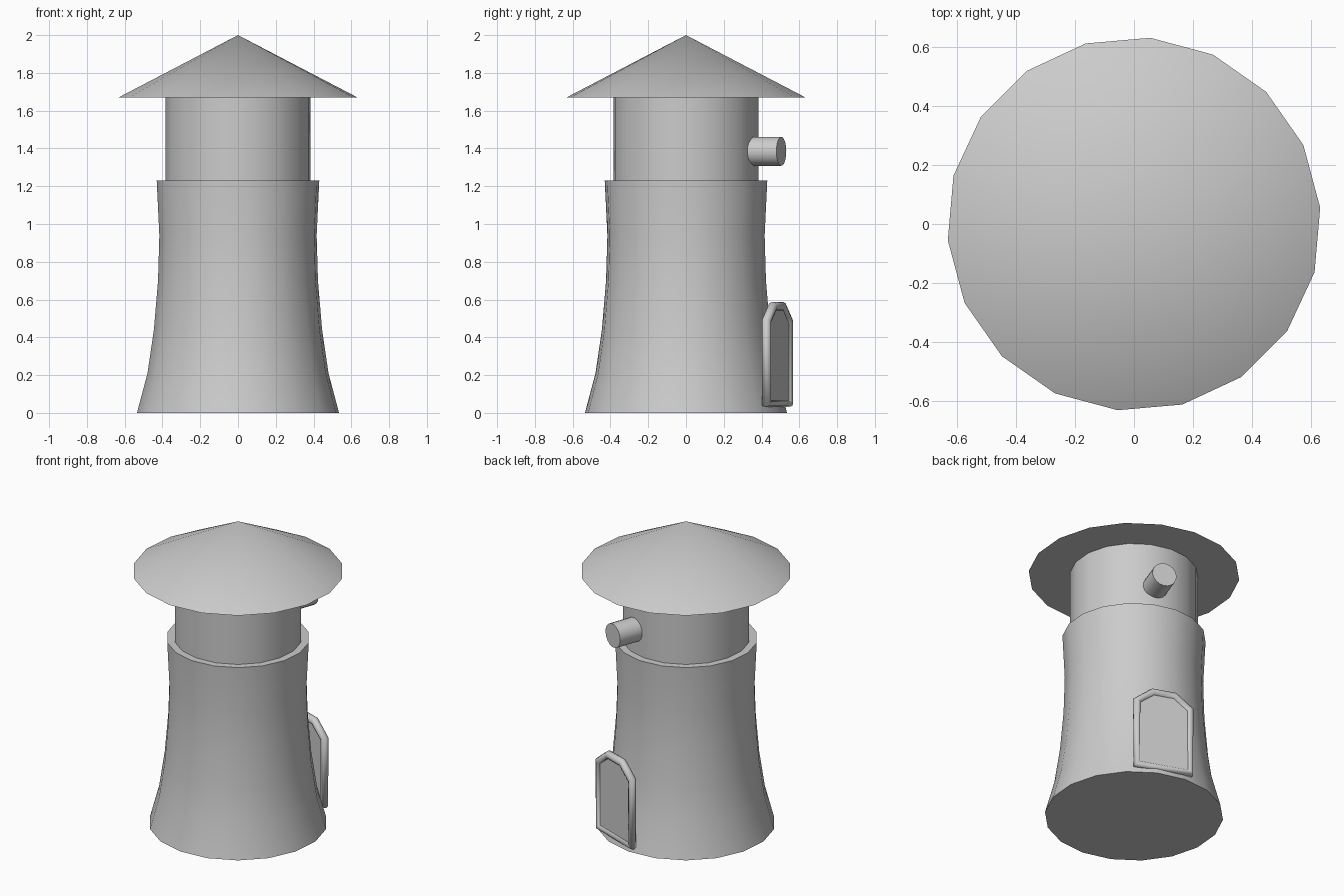
import bpy, bmesh, math
from mathutils import Vector

if "Cube" in bpy.data.objects:
    bpy.data.objects.remove(bpy.data.objects["Cube"])

SIDES = 18
START = math.radians(5)
FACING = math.radians(70)          # door and spout point this way
OUT = Vector((math.cos(FACING), math.sin(FACING), 0))
ACROSS = Vector((-OUT.y, OUT.x, 0))
UP = Vector((0, 0, 1))


def finish(name, bm):
    bmesh.ops.recalc_face_normals(bm, faces=bm.faces[:])
    mesh = bpy.data.meshes.new(name)
    bm.to_mesh(mesh)
    bm.free()
    ob = bpy.data.objects.new(name, mesh)
    bpy.context.collection.objects.link(ob)
    bpy.ops.object.select_all(action='DESELECT')
    ob.select_set(True)
    bpy.context.view_layer.objects.active = ob
    bpy.ops.object.shade_smooth_by_angle(angle=math.radians(35))
    return ob


def lathe(name, profile, origin=Vector(), a=Vector((1, 0, 0)), b=Vector((0, 1, 0)), axis=UP):
    """Closed turned solid from (radius, height) points; radius 0 makes an apex."""
    bm = bmesh.new()
    rings = []
    for r, h in profile:
        angles = [START + i * math.tau / SIDES for i in range(SIDES if r else 1)]
        rings.append([bm.verts.new(origin + axis * h + (a * math.cos(t) + b * math.sin(t)) * r)
                      for t in angles])
    for lo, hi in zip(rings, rings[1:]):
        for i in range(SIDES):
            j = (i + 1) % SIDES
            if len(hi) == 1:
                bm.faces.new((lo[i], lo[j], hi[0]))
            else:
                bm.faces.new((lo[i], lo[j], hi[j], hi[i]))
    for ring in (rings[0], rings[-1]):
        if len(ring) > 1:
            bm.faces.new(ring)
    return finish(name, bm)


def arch(half, bottom, shoulder, top, flat, depth):
    """Door outline with a clipped top, standing at a distance from the tower axis."""
    outline = [(-half, bottom), (half, bottom), (half, shoulder),
               (flat, top), (-flat, top), (-half, shoulder)]
    return [OUT * depth + ACROSS * u + UP * z for u, z in outline]


# Tower
lathe("tower_body", [(.537, 0), (.481, .21), (.447, .44), (.425, .70), (.418, .94), (.432, 1.23)])
lathe("upper_drum", [(.386, 1.20), (.386, 1.67)])
lathe("roof", [(.635, 1.67), (0, 2.0)])

# Spout sticking out of the drum
lathe("spout", [(.077, .25), (.077, .537)], UP * 1.385, ACROSS, UP, OUT)

# Thin door panel
bm = bmesh.new()
face = bm.faces.new([bm.verts.new(p) for p in arch(.165, .055, .485, .56, .07, .515)])
ext = bmesh.ops.extrude_face_region(bm, geom=[face], use_keep_orig=True)
bmesh.ops.translate(bm, vec=OUT * .01,
                    verts=[v for v in ext["geom"] if isinstance(v, bmesh.types.BMVert)])
finish("door_panel", bm)

# Rounded door frame
curve = bpy.data.curves.new("door_frame", 'CURVE')
curve.dimensions = '3D'
curve.bevel_depth = .026
curve.bevel_resolution = 2
points = arch(.17, .05, .485, .563, .07, .515)
spline = curve.splines.new('POLY')
spline.points.add(len(points) - 1)
for sp, p in zip(spline.points, points):
    sp.co = (*p, 1)
spline.use_cyclic_u = True
bpy.context.collection.objects.link(bpy.data.objects.new("door_frame", curve))
